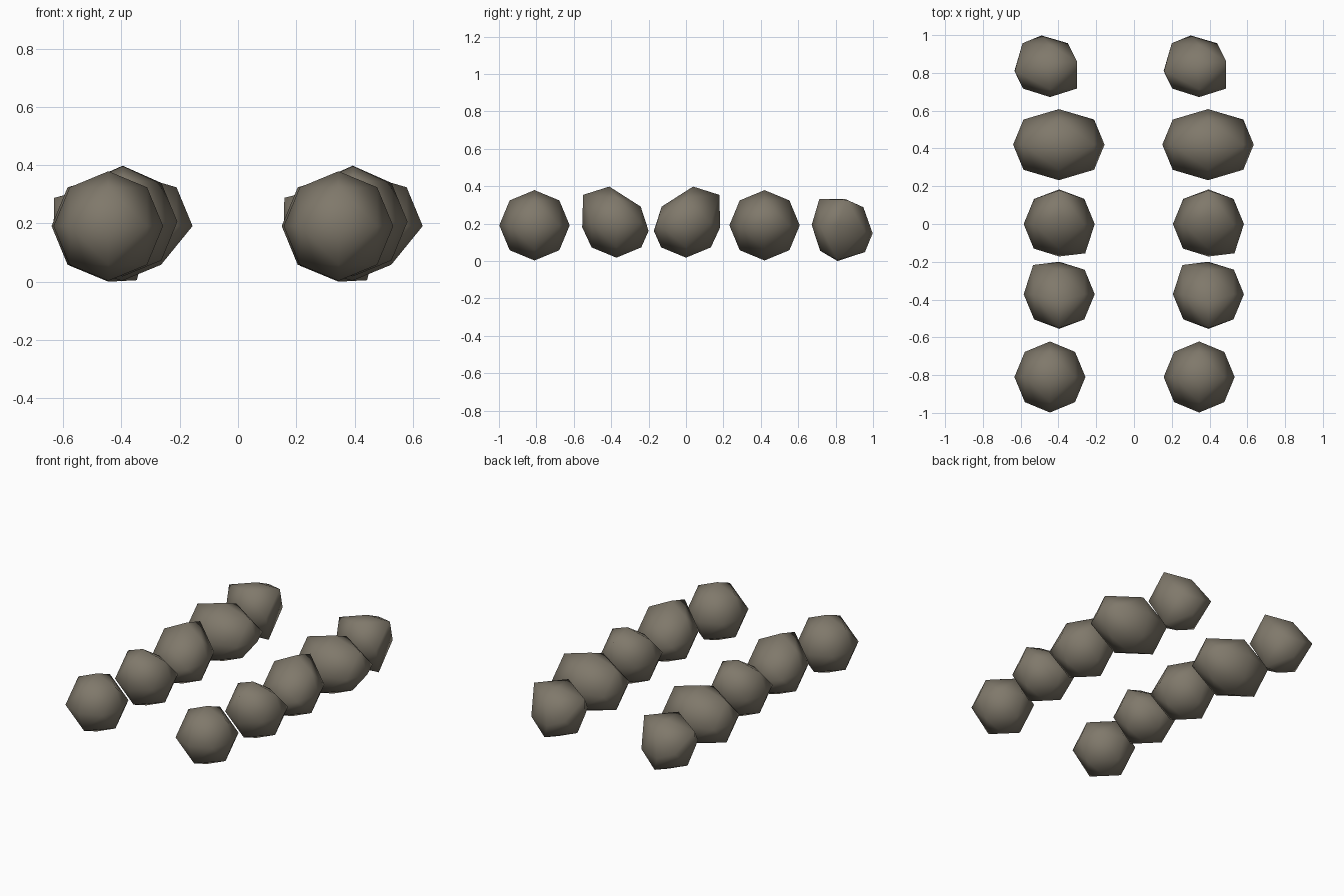
import bpy, bmesh
from itertools import product
from mathutils import Vector

if "Cube" in bpy.data.objects:
    bpy.data.objects.remove(bpy.data.objects["Cube"])

R = 0.188
ROW_GAP = 0.79

stone = bpy.data.materials.new("grey_brown_stone")
stone.diffuse_color = (0.215, 0.19, 0.147, 1)
stone.use_nodes = True
stone.node_tree.nodes["Principled BSDF"].inputs["Base Color"].default_value = stone.diffuse_color


def rock_mesh(name, centre, moved=None, stretch=0.0, turn=False):
    """Once-subdivided octahedron ball; 'moved' displaces single corners,
    keyed by direction, 'stretch' pulls the two x halves apart."""
    moved = moved or {}
    centre = Vector(centre)
    bm = bmesh.new()
    verts = {}

    def vert(d):
        if d not in verts:
            p = Vector(d).normalized() * R
            p.x += d[0] * stretch
            p += Vector(moved.get(d, (0, 0, 0)))
            if turn:
                p.x, p.y = -p.x, -p.y
            verts[d] = bm.verts.new(centre + p)
        return verts[d]

    for sx, sy, sz in product((-1, 1), repeat=3):
        x, y, z = (sx, 0, 0), (0, sy, 0), (0, 0, sz)
        xy, yz, zx = (sx, sy, 0), (0, sy, sz), (sx, 0, sz)
        for tri in ((x, xy, zx), (y, yz, xy), (z, zx, yz), (xy, yz, zx)):
            if sx * sy * sz < 0:
                tri = tri[::-1]
            bm.faces.new([vert(d) for d in tri])
    for f in bm.faces:
        f.smooth = True
    me = bpy.data.meshes.new(name)
    bm.to_mesh(me)
    bm.free()
    me.materials.append(stone)
    return me


# Lopsided stone, used twice facing opposite ways
lopsided = {
    (0, 0, 1): (0, -0.038, 0.004), (0, 1, 1): (0, -0.003, -0.048),
    (0, 1, 0): (0, -0.016, -0.045), (0, -1, 0): (0, 0.005, -0.025),
    (0, -1, 1): (0, -0.045, 0.015), (1, 1, 0): (0.002, -0.003, 0),
    (-1, 1, 0): (-0.005, 0.022, 0),
}
# Chipped stone at the back end
chipped = {
    (0, 1, 0): (-0.045, 0, -0.04), (0, -1, 0): (0, 0.05, 0.005),
    (1, 0, 0): (-0.05, 0, 0), (1, 1, 0): (-0.038, 0.014, -0.03),
    (1, -1, 0): (0.01, 0.04, 0), (-1, -1, 0): (-0.01, 0.04, 0),
    (-1, 1, 0): (-0.012, 0.014, 0), (1, 0, 1): (0.01, 0.05, 0.006),
    (-1, 0, 1): (-0.053, 0, -0.033), (0, 0, 1): (-0.015, 0.04, -0.044),
    (0, -1, 1): (0, 0.036, 0.011), (0, 1, 1): (0, 0.005, -0.033),
    (0, 1, -1): (0, 0.014, -0.007), (0, -1, -1): (0, 0.04, 0),
    (1, 0, -1): (-0.035, 0, -0.05),
}

rocks = [
    rock_mesh("round_stone", (-0.445, -0.81, 0.191)),
    rock_mesh("lopsided_stone", (-0.396, -0.372, 0.206), lopsided),
    rock_mesh("turned_stone", (-0.396, 0.0, 0.206), lopsided, turn=True),
    rock_mesh("long_stone", (-0.398, 0.42, 0.191),
              {(1, 0, -1): (-0.053, 0, 0)}, stretch=0.054),
    rock_mesh("chipped_stone", (-0.445, 0.81, 0.188), chipped),
]

# Two identical rows
for side, dx in (("left", 0.0), ("right", ROW_GAP)):
    for me in rocks:
        ob = bpy.data.objects.new(f"{side}_{me.name}", me)
        ob.location.x = dx
        bpy.context.collection.objects.link(ob)
